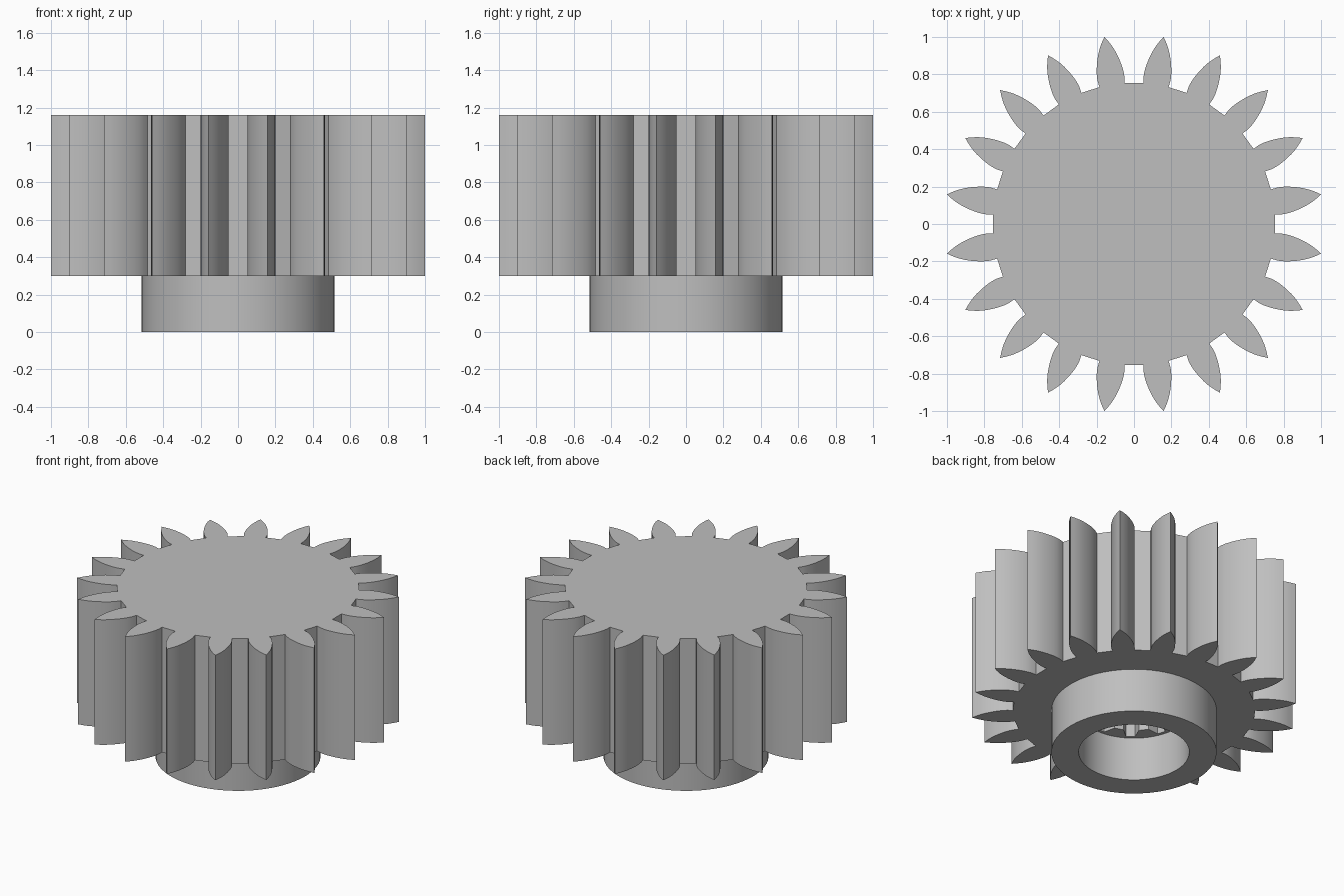
import bpy
import bmesh
from math import sin, cos, pi, radians

cube = bpy.data.objects.get("Cube")
if cube:
    bpy.data.objects.remove(cube, do_unlink=True)

TEETH = 20
SPLINES = 10
GEAR_BOTTOM, GEAR_TOP = 0.30, 1.16
SOCKET_TOP = 0.85
HUB_RADIUS, BORE_RADIUS = 0.515, 0.345

steel = bpy.data.materials.new("steel_grey")
steel.use_nodes = True
colour = (0.52, 0.52, 0.52, 1)
steel.diffuse_color = colour
steel.node_tree.nodes["Principled BSDF"].inputs["Base Color"].default_value = colour


def polar(radius, degrees):
    a = radians(degrees)
    return radius * cos(a), radius * sin(a)


def make_object(name, bm):
    bmesh.ops.recalc_face_normals(bm, faces=bm.faces)
    mesh = bpy.data.meshes.new(name)
    bm.to_mesh(mesh)
    bm.free()
    mesh.materials.append(steel)
    obj = bpy.data.objects.new(name, mesh)
    bpy.context.collection.objects.link(obj)
    return obj


def prism(name, outline, bottom, top):
    """Extrude a closed outline straight up."""
    bm = bmesh.new()
    base = bm.faces.new([bm.verts.new((x, y, bottom)) for x, y in outline])
    result = bmesh.ops.extrude_face_region(bm, geom=[base], use_keep_orig=True)
    verts = [v for v in result["geom"] if isinstance(v, bmesh.types.BMVert)]
    bmesh.ops.translate(bm, verts=verts, vec=(0, 0, top - bottom))
    return make_object(name, bm)


def repeat_tooth(half_tooth, count):
    """Mirror half a tooth (radius, half angle) and repeat it round the axis."""
    tooth = [(r, -a) for r, a in half_tooth]
    tooth += [(r, a) for r, a in reversed(half_tooth) if a > 0]
    step = 360 / count
    return [polar(r, step * (i + 0.5) + a) for i in range(count) for r, a in tooth]


def smooth(obj):
    bpy.ops.object.select_all(action="DESELECT")
    obj.select_set(True)
    bpy.context.view_layer.objects.active = obj
    bpy.ops.object.shade_smooth_by_angle(angle=radians(25))


# Toothed body: pointed teeth with curved flanks
flank = [(0.755, 5.15), (0.79, 5.3), (0.82, 5.05), (0.85, 4.6), (0.885, 3.9),
         (0.92, 3.08), (0.955, 2.1), (0.985, 1.05), (1.0125, 0)]
gear = prism("toothed_body", repeat_tooth(flank, TEETH), GEAR_BOTTOM, GEAR_TOP)

# Blind splined socket cut up into the body
spline = [(0.25, 11), (0.325, 5)]
cutter = prism("socket_cutter", repeat_tooth(spline, SPLINES),
               GEAR_BOTTOM - 0.1, SOCKET_TOP)
cutter.hide_render = True
cut = gear.modifiers.new("socket", "BOOLEAN")
cut.operation = "DIFFERENCE"
cut.solver = "EXACT"
cut.object = cutter
bpy.context.view_layer.objects.active = gear
bpy.ops.object.modifier_apply(modifier=cut.name)
bpy.data.objects.remove(cutter, do_unlink=True)
smooth(gear)

# Hub collar: a short tube below the body
bm = bmesh.new()
profile = [(BORE_RADIUS, GEAR_BOTTOM), (BORE_RADIUS, 0),
           (HUB_RADIUS, 0), (HUB_RADIUS, GEAR_BOTTOM)]
verts = [bm.verts.new((r, 0, z)) for r, z in profile]
edges = [bm.edges.new(pair) for pair in zip(verts, verts[1:])]
bmesh.ops.spin(bm, geom=verts + edges, cent=(0, 0, 0), axis=(0, 0, 1),
               angle=2 * pi, steps=64, use_merge=True)
bmesh.ops.remove_doubles(bm, verts=bm.verts, dist=0.0001)
hub = make_object("hub_collar", bm)
# An open tube needs its outer wall to face outwards
for face in hub.data.polygons:
    if abs(face.normal.z) > 0.9:
        if face.normal.z > 0:
            hub.data.flip_normals()
        break
smooth(hub)
